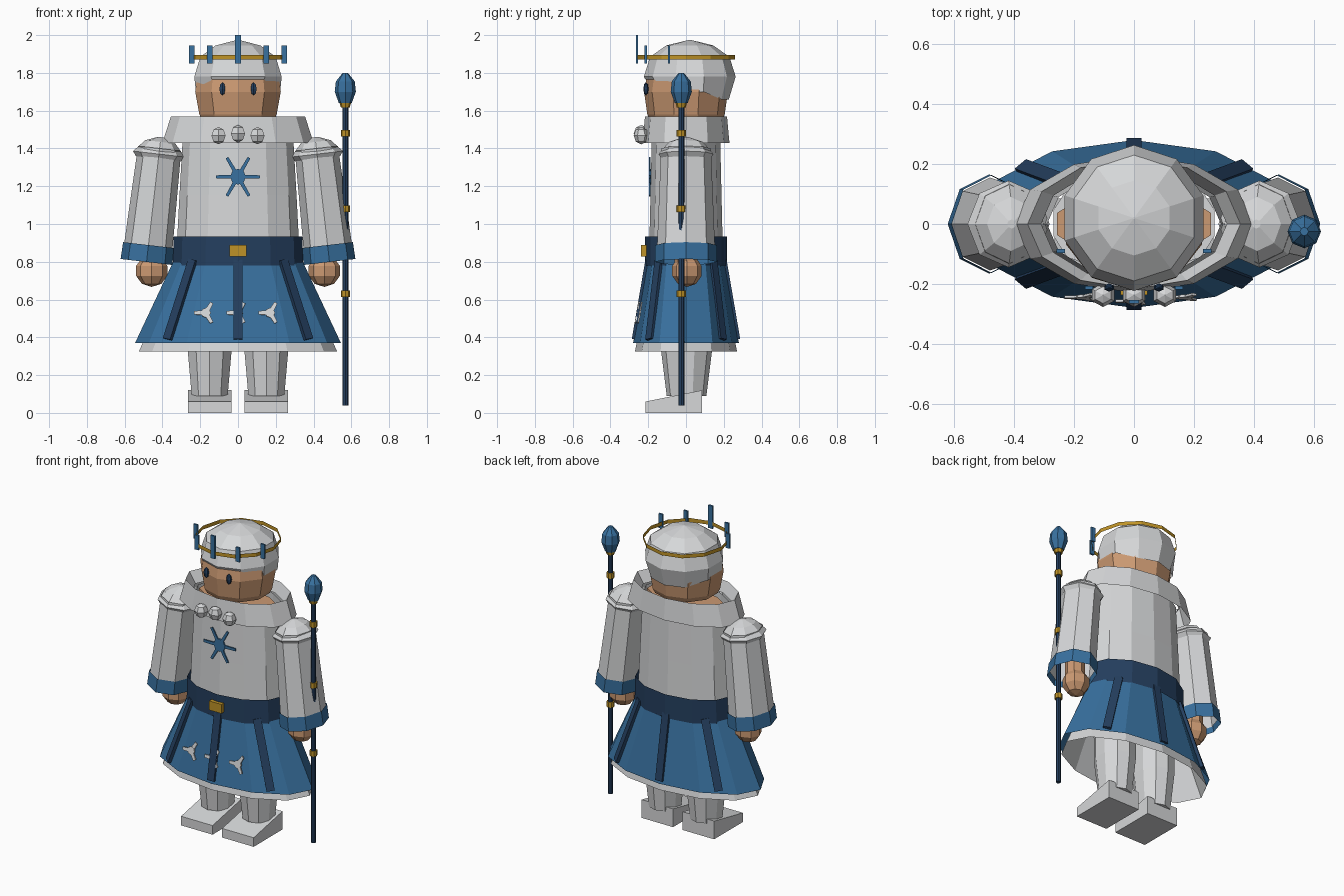
import bpy, bmesh
from math import pi, sin, cos, radians
from mathutils import Matrix, Vector

cube = bpy.data.objects.get("Cube")
if cube:
    bpy.data.objects.remove(cube, do_unlink=True)


def material(name, r, g, b):
    m = bpy.data.materials.new(name)
    m.use_nodes = True
    m.diffuse_color = (r, g, b, 1)
    m.node_tree.nodes["Principled BSDF"].inputs["Base Color"].default_value = (r, g, b, 1)
    return m


WHITE = material("white_cloth", .67, .68, .69)
BLUE = material("blue_cloth", .04, .165, .35)
NAVY = material("navy_trim", .018, .05, .115)
GOLD = material("gold", .52, .29, .02)
SKIN = material("skin", .60, .32, .17)


def finish(name, bm, mat, matrix=None):
    bmesh.ops.recalc_face_normals(bm, faces=bm.faces)
    me = bpy.data.meshes.new(name)
    bm.to_mesh(me)
    bm.free()
    me.materials.append(mat)
    ob = bpy.data.objects.new(name, me)
    bpy.context.collection.objects.link(ob)
    if matrix:
        ob.matrix_world = matrix
    return ob


def loft(name, mat, rings, n=12, caps="", at=(0, 0, 0), turn=0):
    """Elliptical rings (z, rx, ry) joined by flat quads; caps: b = bottom, t = top."""
    bm = bmesh.new()
    loops = []
    for z, rx, ry in rings:
        angles = [pi / 2 + 2 * pi * i / n for i in range(n)]
        loops.append([bm.verts.new((rx * cos(a), ry * sin(a), z)) for a in angles])
    for lo, hi in zip(loops, loops[1:]):
        for i in range(n):
            j = (i + 1) % n
            bm.faces.new((lo[i], lo[j], hi[j], hi[i]))
    if "b" in caps:
        bm.faces.new(loops[0])
    if "t" in caps:
        bm.faces.new(loops[-1])
    return finish(name, bm, mat, Matrix.Translation(at) @ Matrix.Rotation(turn, 4, 'Y'))


def boxes(name, mat, matrices):
    """Several transformed unit cubes in one object."""
    bm = bmesh.new()
    for m in matrices:
        bmesh.ops.create_cube(bm, size=1, matrix=m)
    return finish(name, bm, mat)


def block(at, size):
    return Matrix.Translation(at) @ Matrix.Diagonal((*size, 1))


def ball(name, mat, at, size, u=8, v=5):
    bm = bmesh.new()
    bmesh.ops.create_uvsphere(bm, u_segments=u, v_segments=v, radius=1, matrix=block(at, size))
    return finish(name, bm, mat)


def emblem(name, mat, at, hub, arms, length, width, tilt=0):
    """Thin plate with a round hub and tapered spokes, facing the front."""
    bm = bmesh.new()
    bmesh.ops.create_cone(bm, cap_ends=True, segments=8, radius1=hub, radius2=hub, depth=.009)
    for a in arms:
        d, s = Vector((cos(a), sin(a), 0)), Vector((-sin(a), cos(a), 0))
        tip = width * .7
        pts = [s * width, s * -width, d * length - s * tip, d * length + s * tip]
        lo, hi = [[bm.verts.new(p + Vector((0, 0, z))) for p in pts] for z in (-.004, .004)]
        bm.faces.new(lo)
        bm.faces.new(hi)
        for i in range(4):
            j = (i + 1) % 4
            bm.faces.new((lo[i], lo[j], hi[j], hi[i]))
    finish(name, bm, mat, Matrix.Translation(at) @ Matrix.Rotation(pi / 2 + tilt, 4, 'X'))


# Robe, belt and collar (open cloth shells)
loft("torso", WHITE, [(.86, .325, .195), (1.15, .31, .188), (1.50, .29, .18)])
loft("inner_body", SKIN, [(1.1, .27, .12), (1.50, .27, .12)], 10, "bt")
loft("collar", WHITE, [(1.43, .40, .23), (1.57, .355, .217), (1.50, .31, .19)])
loft("skirt", BLUE, [(.37, .545, .28), (.86, .315, .195)])
loft("underskirt", WHITE, [(.325, .525, .27), (.80, .31, .18)])
loft("belt", NAVY, [(.78, .345, .217), (.935, .34, .217)])
boxes("buckle", GOLD, [block((0, -.222, .858), (.09, .03, .06))])

# Dark bands down the skirt
bands = []
for a in (radians(d) for d in (45, 90, 135, 225, 270, 315)):
    k = 1 if abs(cos(a)) < .1 else .985
    top = Vector((.343 * k * cos(a), .205 * k * sin(a), .81))
    low = Vector((.536 * k * cos(a), .277 * k * sin(a), .39))
    along = (top - low).normalized()
    side = Vector((-sin(a), .75 * cos(a), 0))
    side = (side - along * side.dot(along)).normalized()
    out = along.cross(side)
    rot = Matrix((side, out, along)).transposed().to_4x4()
    bands.append(Matrix.Translation((top + low) / 2) @ rot
                 @ Matrix.Diagonal((.05, .02, (top - low).length, 1)))
boxes("skirt_bands", NAVY, bands)

# Chest and skirt emblems
emblem("chest_star", BLUE, (0, -.191, 1.25), .042, [i * pi / 3 for i in range(6)], .117, .011)
for i in (-1, 0, 1):
    emblem("skirt_flake", WHITE, (i * .17, -.258 + .014 * abs(i), .53), .026,
           [pi, pi / 3, -pi / 3], .062, .013, -.17)
    ball("collar_tuft", WHITE, (i * .103, -.237, 1.468 + .01 * (i == 0)), (.043, .04, .046), 6, 4)

# Arms, legs and feet on both sides
for s, side in ((1, "left"), (-1, "right")):
    arm = dict(n=8, at=(s * .415, 0, 1.40), turn=-s * .115)
    loft(side + "_shoulder", WHITE, [(-.055, .12, .13), (-.03, .138, .145),
                                     (.035, .08, .09), (.06, .015, .015)], caps="t", **arm)
    loft(side + "_sleeve", WHITE, [(-.57, .13, .155), (0, .115, .132)], **arm)
    loft(side + "_cuff", BLUE, [(-.605, .138, .165), (-.515, .135, .163)], **arm)
    loft(side + "_wrist", SKIN, [(.76, .06, .06), (1.0, .06, .06)], 8, "bt", (s * .46, 0, 0))
    ball(side + "_hand", SKIN, (s * .457, .005, .752), (.087, .082, .085))

    loft(side + "_leg", WHITE, [(.09, .10, .105), (.33, .122, .135), (.62, .125, .14)],
         10, "bt", (s * .15, .003, 0))
    shoe = boxes(side + "_shoe", WHITE, [block((s * .15, -.065, .06), (.23, .30, .12))])
    for v in shoe.data.vertices:
        if v.co.z > .1 and v.co.y < 0:
            v.co.z = .06
    ball(side + "_eye", NAVY, (s * .083, -.212, 1.715), (.018, .014, .035), 6, 4)

# Head
loft("head", SKIN, [(1.55, .20, .19), (1.58, .215, .205), (1.70, .238, .222),
                    (1.80, .225, .205)], 10, "bt")

# Hair cap, longer at the back than at the brow
hair = loft("hair", WHITE, [(1.66, .235, .235), (1.78, .243, .243), (1.885, .21, .21),
                            (1.945, .125, .125), (1.975, .004, .004)], 10, "t", (0, .02, 0))
for v in hair.data.vertices:
    if v.co.z < 1.7:
        if v.co.y < -.1:
            v.co.z = 1.765
        elif v.co.y < .1:
            v.co.z = 1.70
        else:
            v.co.x *= .88
            v.co.y *= .88

# Crown: thin ring with upright slats
loft("crown_ring", GOLD, [(1.87, .258, .26), (1.895, .258, .26)], 12)
slats = [block((0, -.26, 1.925), (.032, .012, .15))]
for s in (-1, 1):
    slats.append(block((s * .15, -.213, 1.897), (.028, .012, .095)))
    slats.append(block((s * .245, -.09, 1.897), (.028, .012, .095)))
boxes("crown_slats", BLUE, slats)

# Staff
staff = dict(n=8, caps="bt", at=(.568, -.025, 0))
loft("staff_pole", NAVY, [(.04, .016, .016), (1.64, .016, .016)], **staff)
for z in (.63, 1.08, 1.48):
    loft("staff_band", GOLD, [(z - .017, .024, .024), (z + .017, .024, .024)], **staff)
loft("staff_socket", GOLD, [(1.618, .024, .024), (1.648, .032, .032)], **staff)
loft("staff_finial", BLUE, [(1.64, .034, .034), (1.70, .056, .056), (1.755, .05, .05),
                            (1.80, .014, .014)], **staff)
